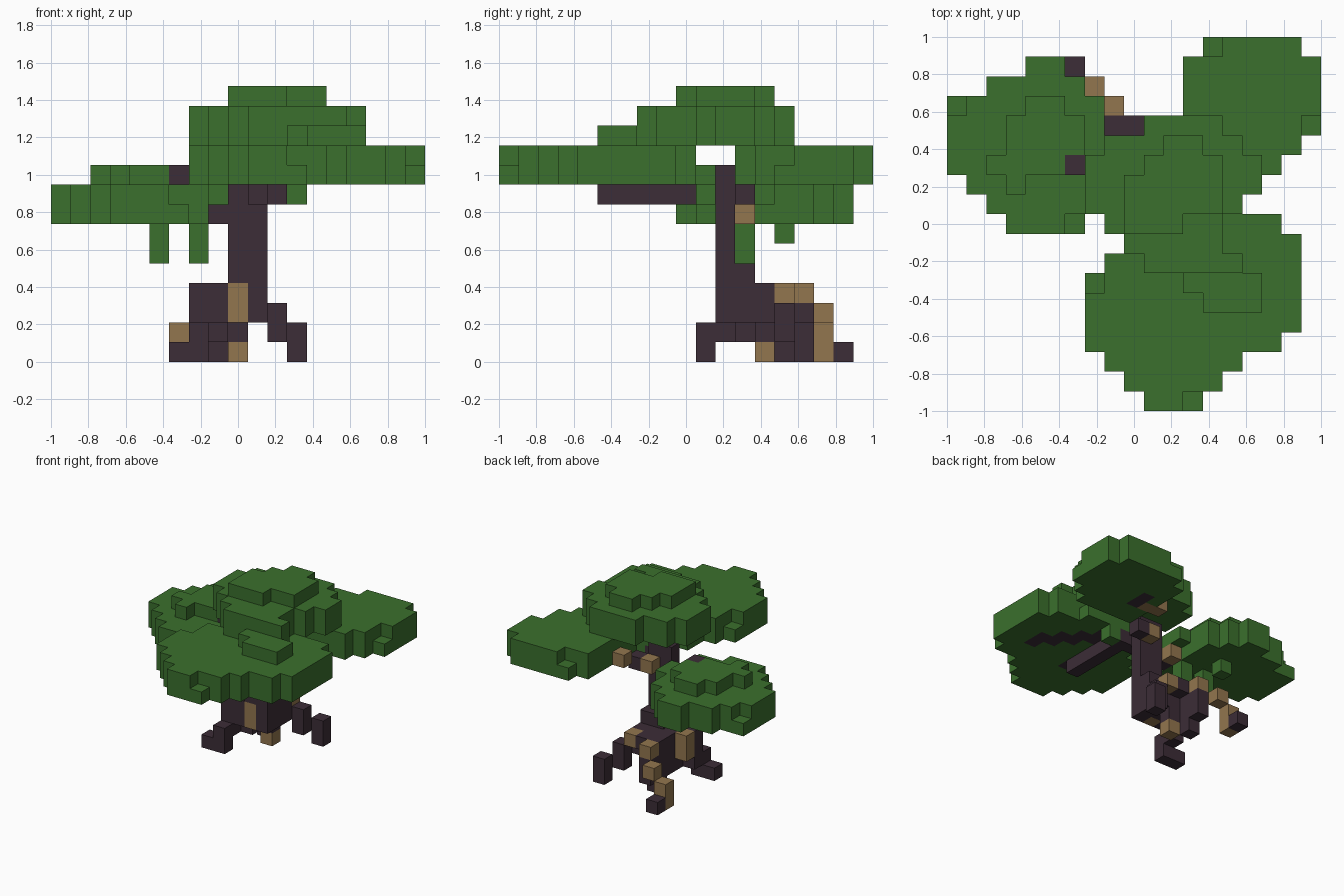
import bpy
import bmesh
from mathutils import Vector

cube = bpy.data.objects.get("Cube")
if cube:
    bpy.data.objects.remove(cube)

CELLS = 19
UNIT = 2 / CELLS


def make_material(name, colour):
    mat = bpy.data.materials.new(name)
    mat.use_nodes = True
    mat.diffuse_color = (*colour, 1)
    bsdf = mat.node_tree.nodes["Principled BSDF"]
    bsdf.inputs["Base Color"].default_value = (*colour, 1)
    bsdf.inputs["Roughness"].default_value = 0.9
    return mat


leaf = make_material("leaf green", (0.043, 0.16, 0.026))
bark = make_material("dark bark", (0.045, 0.026, 0.038))
pale = make_material("pale bark", (0.29, 0.18, 0.077))

parts = {}      # part name -> material
owner = {}      # grid cell -> part name; later parts replace earlier ones


def fill(part, mat, xs, ys, zs):
    """Fill a box of cells; each range is one index or (first, last)."""
    parts[part] = mat
    span = [(r, r) if isinstance(r, int) else r for r in (xs, ys, zs)]
    for x in range(span[0][0], span[0][1] + 1):
        for y in range(span[1][0], span[1][1] + 1):
            for z in range(span[2][0], span[2][1] + 1):
                owner[x, y, z] = part


def slab(part, z, first_row, rows):
    """One leaf layer: every row gives its left and right edge as letters, a = grid edge."""
    for step, (left, right) in enumerate(rows.split()):
        x0, x1 = (ord(c) - ord("a") for c in (left, right))
        fill(part, leaf, (x0, x1 - 1), first_row + step, z)


# Low crown with hanging leaves
slab("low_crown", 7, 9, "dh ci bi ai ai ai ai ch eg")
slab("low_crown", 8, 9, "dg ci bi aj aj ai bi ch eg")
slab("low_crown", 9, 11, "de ch dh dh eg")
fill("hanging_leaves", leaf, 5, 12, (5, 6))
fill("hanging_leaves", leaf, 7, 12, (5, 6))
fill("hanging_leaves", leaf, 5, 14, 6)

# Front crown with a small raised patch
slab("front_crown", 9, 0, "kn jo ip hr hs hs hs is js jr kp")
slab("front_crown", 10, 0, "km jo ip hr hs hs is is js jr")
slab("front_crown", 11, 5, "nq mq mp")
fill("front_crown", leaf, 12, 10, 8)

# Back crown
slab("back_crown", 9, 12, "mr ms mt mt mt mt ns")
slab("back_crown", 10, 12, "mr ms ms mt mt mt os")

# Top crown
for level in (11, 12):
    slab("top_crown", level, 7, "kp jo io hp hq hq ip ko")
slab("top_crown", 13, 9, "jm jo jo ko ln")

# Trunk and its thick foot
fill("trunk", bark, (9, 10), 11, (2, 9))
fill("trunk", bark, (9, 10), 12, (2, 4))
fill("trunk_foot", bark, (8, 10), (11, 13), (2, 3))
fill("trunk_foot", bark, (8, 9), 14, 3)

# Roots: right front, left, middle and back
fill("right_root", bark, 6, 10, 0)
fill("right_root", bark, 7, 10, (0, 1))
fill("right_root", bark, 7, 11, (1, 3))
fill("left_root", bark, 11, 14, (1, 2))
fill("left_root", bark, 12, 15, (0, 1))
fill("middle_root", bark, 9, 13, 1)
fill("middle_root", bark, 8, (12, 13), 1)
fill("back_root", bark, 8, 14, (0, 2))
fill("back_root", bark, 8, 15, (1, 2))
fill("back_root", bark, 6, 17, 0)

# Branches
fill("front_branch", bark, 11, (5, 9), 8)
fill("front_branch", bark, (10, 11), 10, 8)
fill("front_branch", bark, 11, 4, 9)
for step in range(4):
    fill("side_branch", bark, 12 + step, 9 - step, 9)
    fill("side_branch", bark, 12 + step, 8 - step, 9)
fill("low_branch", bark, 8, 11, 7)
fill("low_branch", bark, 7, 12, 8)
fill("low_branch", bark, 6, 12, 9)
fill("back_branch", bark, 11, 12, 8)
fill("back_branch", bark, 13, (14, 15), 9)

# Pale patches of bare wood
fill("pale_roots", pale, 9, 11, (2, 3))
fill("pale_roots", pale, 7, 12, (2, 3))
fill("pale_roots", pale, 9, 13, 0)
fill("pale_roots", pale, 10, 14, 3)
fill("pale_roots", pale, 8, 15, 3)
fill("pale_roots", pale, 7, 16, 2)
fill("pale_roots", pale, 6, 16, (0, 1))
fill("pale_branches", pale, 8, 12, 7)
fill("pale_branches", pale, 10, 12, 8)
fill("pale_branches", pale, (11, 12), 14, 9)


def build(part, mat):
    """Make the outer faces of one part's cells, merged into flat regions."""
    bm = bmesh.new()
    origin = Vector((-1, -1, 0))
    for cell in [c for c, name in owner.items() if name == part]:
        centre = Vector(cell) + Vector((0.5, 0.5, 0.5))
        for axis in range(3):
            for sign in (-1, 1):
                n = Vector((0, 0, 0))
                n[axis] = sign
                if tuple(int(a + b) for a, b in zip(cell, n)) in owner:
                    continue
                u = Vector((0, 0, 0))
                u[(axis + 1) % 3] = 0.5
                v = n.cross(u)
                corners = (-u - v, u - v, u + v, v - u)
                bm.faces.new([bm.verts.new(origin + UNIT * (centre + n / 2 + c))
                              for c in corners])
    bmesh.ops.remove_doubles(bm, verts=bm.verts, dist=UNIT / 100)
    mesh = bpy.data.meshes.new(part)
    bm.to_mesh(mesh)
    bm.free()
    mesh.materials.append(mat)
    bpy.context.collection.objects.link(bpy.data.objects.new(part, mesh))


for part, mat in parts.items():
    build(part, mat)
